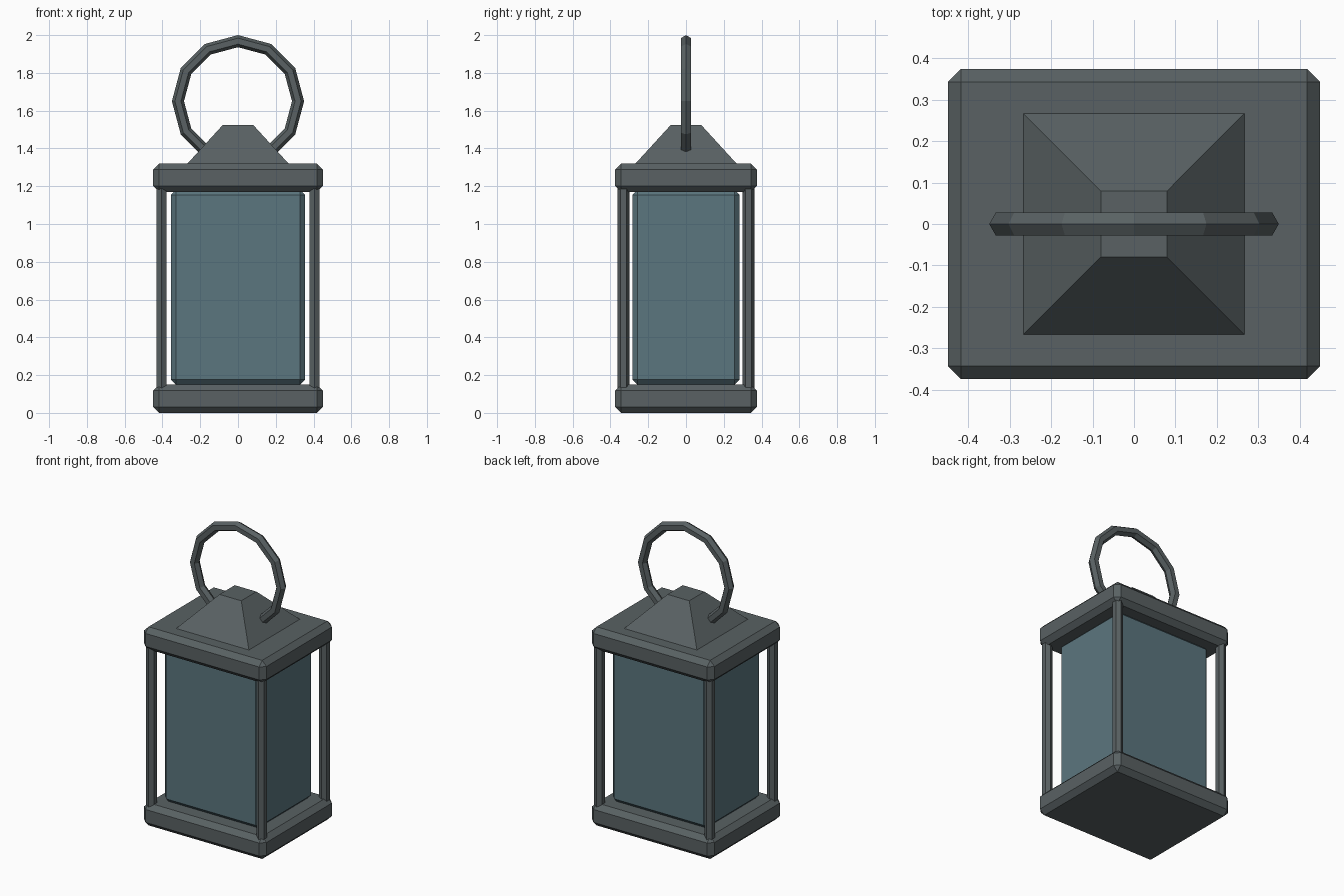
import bpy
from math import radians, sqrt

if "Cube" in bpy.data.objects:
    bpy.data.objects.remove(bpy.data.objects["Cube"])


def material(name, rgb):
    m = bpy.data.materials.new(name)
    m.diffuse_color = (*rgb, 1)
    m.use_nodes = True
    m.node_tree.nodes["Principled BSDF"].inputs["Base Color"].default_value = m.diffuse_color
    return m


METAL = material("dark_metal", (0.10, 0.12, 0.125))
GLASS = material("teal_glass", (0.105, 0.18, 0.21))


def finish(name, mat):
    ob = bpy.context.object
    ob.name = name
    ob.data.materials.append(mat)
    return ob


def box(name, hx, hy, z0, z1, bevel, mat):
    """Chamfered box centred on the z axis."""
    bpy.ops.mesh.primitive_cube_add(size=2, location=(0, 0, (z0 + z1) / 2))
    ob = finish(name, mat)
    ob.scale = (hx, hy, (z1 - z0) / 2)
    bpy.ops.object.transform_apply(location=False, rotation=False, scale=True)
    mod = ob.modifiers.new("chamfer", 'BEVEL')
    mod.width = bevel
    mod.segments = 1
    return ob


# Base, lid and glass body
box("base", 0.45, 0.375, 0.0, 0.15, 0.032, METAL)
box("lid", 0.45, 0.375, 1.17, 1.32, 0.032, METAL)
box("glass_body", 0.356, 0.284, 0.15, 1.18, 0.027, GLASS)

# Four hexagonal corner posts
for sx, side in ((-1, "left"), (1, "right")):
    for sy, end in ((-1, "front"), (1, "back")):
        bpy.ops.mesh.primitive_cylinder_add(
            vertices=6, radius=0.032, depth=1.08,
            location=(sx * 0.405, sy * 0.33, 0.66))
        finish(f"{end}_{side}_post", METAL)

# Pyramid cap, sunk slightly into the lid
bpy.ops.mesh.primitive_cone_add(
    vertices=4, radius1=0.295 * sqrt(2), radius2=0.08 * sqrt(2),
    depth=0.235, location=(0, 0, 1.4075), rotation=(0, 0, radians(45)))
finish("pyramid_cap", METAL)

# Twelve-sided carrying ring, its lower part buried in the cap
bpy.ops.mesh.primitive_torus_add(
    major_segments=12, minor_segments=6, major_radius=0.318,
    minor_radius=0.032, location=(0, 0, 1.65), rotation=(radians(90), 0, 0))
finish("carrying_ring", METAL)
